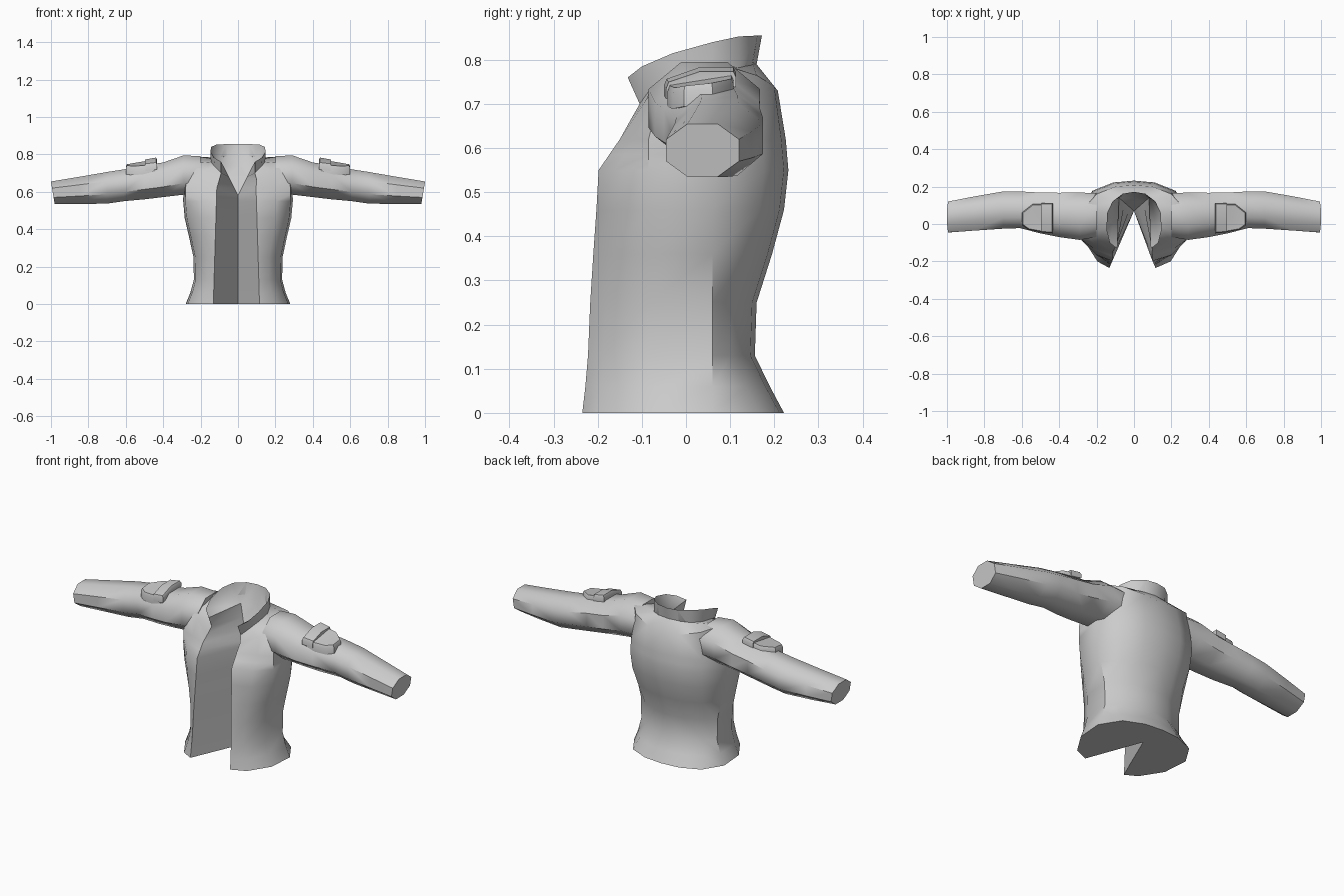
import bpy, bmesh, math

cube = bpy.data.objects.get("Cube")
if cube:
    bpy.data.objects.remove(cube, do_unlink=True)

mat = bpy.data.materials.new("grey cloth")
mat.use_nodes = True
GREY = (0.6, 0.6, 0.6, 1)
mat.diffuse_color = GREY
mat.node_tree.nodes["Principled BSDF"].inputs["Base Color"].default_value = GREY


def finish(name, bm, angle=40):
    """Weld, orient and smooth a mesh, then add it to the scene."""
    bmesh.ops.remove_doubles(bm, verts=bm.verts, dist=0.0005)
    bmesh.ops.recalc_face_normals(bm, faces=bm.faces)
    me = bpy.data.meshes.new(name)
    bm.to_mesh(me)
    bm.free()
    me.materials.append(mat)
    ob = bpy.data.objects.new(name, me)
    bpy.context.collection.objects.link(ob)
    bpy.ops.object.select_all(action='DESELECT')
    bpy.context.view_layer.objects.active = ob
    ob.select_set(True)
    bpy.ops.object.shade_smooth_by_angle(angle=math.radians(angle))
    return ob


def face(bm, *pts):
    """Face from points, skipping repeated ones."""
    keep = [p for i, p in enumerate(pts) if p not in pts[:i]]
    if len(keep) > 2:
        bm.faces.new([bm.verts.new(p) for p in keep])


# Torso levels: height, half width, front y, back y
LEVELS = [(0, .28, -.235, .222), (.06, .255, -.228, .19), (.13, .236, -.222, .156),
          (.25, .238, -.217, .16), (.36, .262, -.21, .195), (.46, .285, -.203, .222),
          (.55, .293, -.198, .232), (.62, .292, -.15, .226)]
SHOULDER = [(.1, -.125, .665), (.19, -.09, .71), (.265, -.05, .75), (.28, .07, .793),
            (.2, .16, .765), (.1, .2, .74), (0, .208, .73)]
NECK = [(.09, -.105, .70), (.125, -.08, .735), (.145, -.02, .76), (.142, .06, .772),
        (.115, .12, .782), (.06, .152, .79), (0, .16, .79)]
RIM = [(.09, -.132, .76), (.13, -.10, .785), (.148, -.03, .815), (.143, .06, .84),
       (.115, .12, .853), (.06, .162, .855), (0, .172, .855)]


def opening(z):
    """Inner end of the front opening at a height."""
    t = max(0, (z - .58) / .16)
    return (.08 * t, .07 + .07 * t, z)


def torso_half(bm, s, edge):
    rows = []
    for z, w, yf, yb in LEVELS:
        xf = edge - .03 * z
        rows.append([opening(z), (xf, yf, z), (.7 * w, yf + .035, z),
                     (.96 * w, -.085, z), (w, .06, z), (.76 * w, yb - .055, z),
                     (.38 * w, yb - .01, z), (0, yb, z)])
    rows.insert(7, [opening(.58)] + [tuple((a + b) / 2 for a, b in zip(p, q))
                                     for p, q in zip(rows[6][1:], rows[7][1:])])
    rows.append([opening(.68)] + SHOULDER)
    rows.append([opening(.74)] + NECK)
    rows = [[(s * x, y, z) for x, y, z in r] for r in rows]
    rim = [(s * x, y, z) for x, y, z in RIM]
    # lapel and outer cloth
    for a, b in zip(rows, rows[1:]):
        for i in range(7):
            face(bm, a[i], a[i + 1], b[i + 1], b[i])
    # hem cap
    r = rows[0]
    for i in range(1, 7):
        face(bm, r[0], r[i], r[i + 1])
    # standing collar, outside and inside
    neck, key = rows[-1][1:], rows[-1][0]
    face(bm, key, neck[0], rim[0])
    for i in range(6):
        face(bm, neck[i], neck[i + 1], rim[i + 1], rim[i])
        face(bm, key, rim[i], rim[i + 1])
    # half of the sloping panel inside the neck
    inner = [q[0] for q in rows[7:]]
    for a, b in zip(inner, inner[1:]):
        face(bm, a, b, (0, b[1], b[2]), (0, a[1], a[2]))
    face(bm, key, (0, key[1], key[2]), rim[-1])


bm = bmesh.new()
torso_half(bm, 1, .115)
torso_half(bm, -1, .132)
finish("jacket_body", bm, 42)

# Sleeve rings: x, front y, back y, bottom z, top z
RINGS = [(.2, -.07, .165, .59, .79), (.29, -.085, .168, .585, .795), (.4, -.07, .167, .572, .757),
         (.5, -.05, .168, .56, .742), (.61, -.022, .174, .55, .72), (.7, -.025, .174, .537, .706),
         (.85, -.035, .148, .535, .68), (.99, -.045, .12, .535, .655)]
N = 8


def sleeve(s, name):
    bm = bmesh.new()
    rings = []
    for x, y0, y1, z0, z1 in RINGS:
        ring = []
        for k in range(N):
            a = math.tau * (k + .5) / N
            c, d = math.cos(a) / .924, math.sin(a) / .924
            lean = .01 * d if x > .9 else 0
            ring.append(bm.verts.new((s * (x + lean), (y0 + y1) / 2 + c * (y1 - y0) / 2,
                                      (z0 + z1) / 2 + d * (z1 - z0) / 2)))
        rings.append(ring)
    for a, b in zip(rings, rings[1:]):
        for k in range(N):
            j = (k + 1) % N
            bm.faces.new((a[k], a[j], b[j], b[k]))
    bm.faces.new(rings[0])
    bm.faces.new(rings[-1])
    finish(name, bm, 50)


def pocket_slab(s, name, outline, lift, depth):
    """Slab following the slope of the sleeve and bending down to the front."""
    bm = bmesh.new()
    loops = []
    for drop, grow in ((0, .93), (.012, 1), (depth, 1)):
        loop = []
        for x, y in outline:
            px, py = .515 + (x - .515) * grow, .035 + (y - .035) * grow
            z = lift - .17 * (px - .45) - 2.2 * max(0, .03 - py) ** 1.7
            loop.append(bm.verts.new((s * px, py, z - drop)))
        loops.append(loop)
    n = len(outline)
    for a, b in zip(loops, loops[1:]):
        for k in range(n):
            bm.faces.new((a[k], a[(k + 1) % n], b[(k + 1) % n], b[k]))
    bm.faces.new(loops[0])
    bm.faces.new(loops[-1])
    bmesh.ops.triangulate(bm, faces=[f for f in bm.faces if len(f.verts) > 4])
    finish(name, bm, 35)


BODY = [(.45, .108), (.54, .108), (.6, .06), (.6, -.005), (.565, -.03), (.5, -.042), (.45, -.042)]
FLAP = [(.432, .113), (.495, .113), (.495, .03), (.495, -.045), (.432, -.05), (.432, .03)]
for s, side in ((1, "left"), (-1, "right")):
    sleeve(s, side + "_sleeve")
    pocket_slab(s, side + "_sleeve_pocket", BODY, .772, .045)
    pocket_slab(s, side + "_pocket_flap", FLAP, .781, .035)
